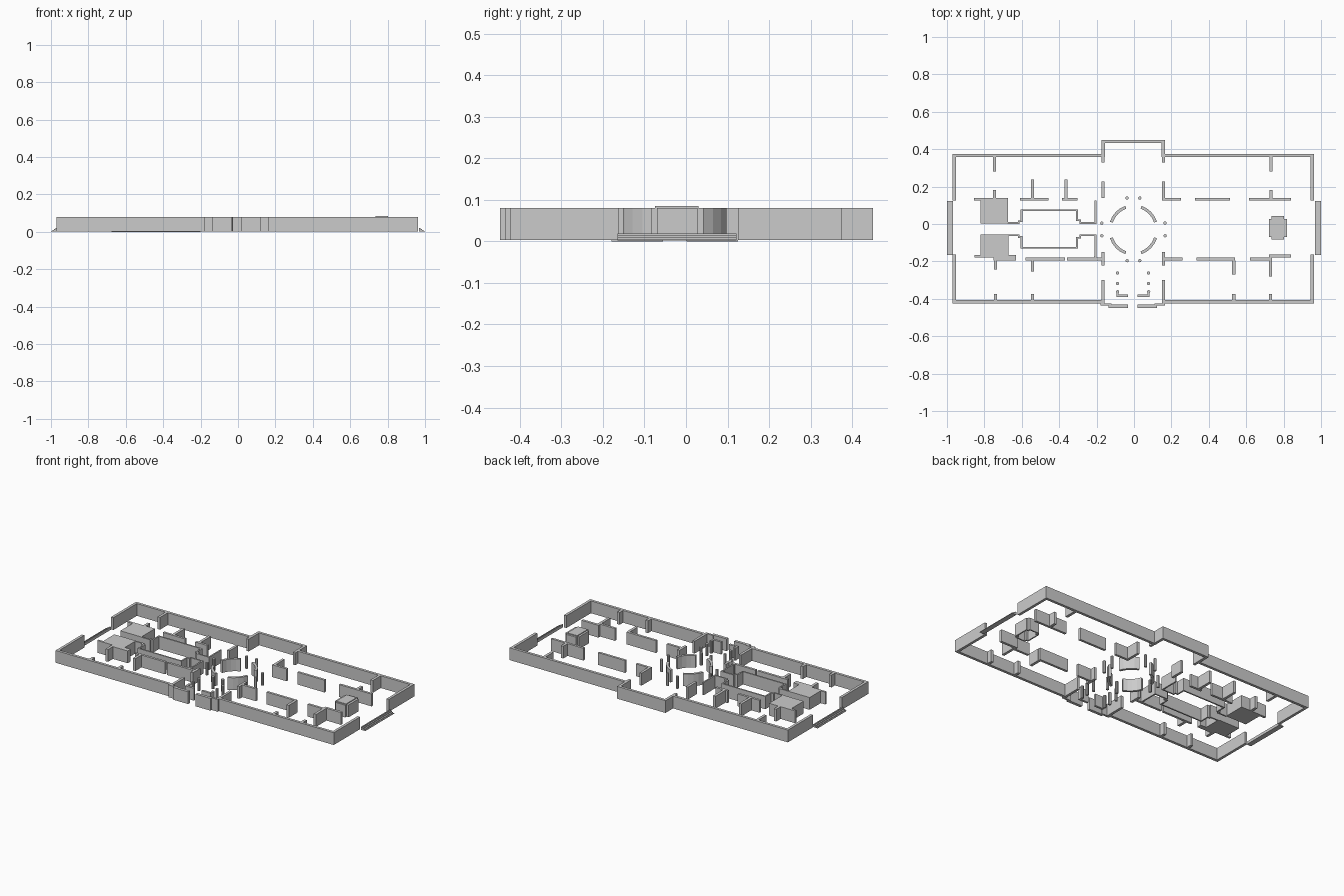
import bpy, bmesh, math

if "Cube" in bpy.data.objects:
    bpy.data.objects.remove(bpy.data.objects["Cube"])

LOW, TOP = 0.003, 0.08   # wall base and wall top


def make_object(name, bm):
    bmesh.ops.recalc_face_normals(bm, faces=bm.faces)
    me = bpy.data.meshes.new(name)
    bm.to_mesh(me)
    bm.free()
    ob = bpy.data.objects.new(name, me)
    bpy.context.collection.objects.link(ob)
    return ob


def add_prism(bm, pts, z0=LOW, z1=TOP):
    a = [bm.verts.new((x, y, z0)) for x, y in pts]
    b = [bm.verts.new((x, y, z1)) for x, y in pts]
    n = len(pts)
    bm.faces.new(a[::-1])
    bm.faces.new(b)
    for i in range(n):
        j = (i + 1) % n
        bm.faces.new((a[i], a[j], b[j], b[i]))


def rects(name, items, z0=LOW, z1=TOP):
    """Boxes given as (x0, x1, y0, y1)."""
    bm = bmesh.new()
    for x0, x1, y0, y1 in items:
        add_prism(bm, [(x0, y0), (x1, y0), (x1, y1), (x0, y1)], z0, z1)
    return make_object(name, bm)


def path_wall(name, pts, t, z0=LOW, z1=TOP):
    """Mitred wall of thickness t lying to the left of an axis-aligned path."""
    inner = []
    for i, (x, y) in enumerate(pts):
        dirs = set()
        for a, b in ((i - 1, i), (i, i + 1)):
            if a >= 0 and b < len(pts):
                dx, dy = pts[b][0] - pts[a][0], pts[b][1] - pts[a][1]
                l = math.hypot(dx, dy)
                dirs.add((round(-dy / l), round(dx / l)))
        inner.append((x + t * sum(d[0] for d in dirs), y + t * sum(d[1] for d in dirs)))
    bm = bmesh.new()
    add_prism(bm, pts + inner[::-1], z0, z1)
    return make_object(name, bm)


# Outer shell, open at both ends and at the front entrance
path_wall("rear_outer_wall",
          [(0.962, 0.125), (0.962, 0.375), (0.165, 0.375), (0.165, 0.45),
           (-0.173, 0.45), (-0.173, 0.375), (-0.97, 0.375), (-0.97, 0.125)], 0.017)
path_wall("front_left_outer_wall",
          [(-0.97, -0.163), (-0.97, -0.424), (-0.158, -0.424)], 0.017)
path_wall("front_right_outer_wall",
          [(0.15, -0.424), (0.962, -0.424), (0.962, -0.163)], 0.017)

# Stepped entrance porch
rects("entrance_walls", [
    (-0.178, -0.12, -0.436, -0.424), (-0.136, -0.033, -0.448, -0.43),
    (0.11, 0.165, -0.436, -0.424), (0.02, 0.122, -0.448, -0.43),
    (-0.094, -0.033, -0.391, -0.377), (0.02, 0.083, -0.391, -0.377),
    (-0.094, -0.084, -0.377, -0.362), (0.073, 0.083, -0.377, -0.362)])

# Central hall cross walls, repeated on both sides
hall = []
for x0 in (-0.173, 0.15):
    for y0, y1 in ((-0.407, -0.3), (-0.222, -0.15), (0.14, 0.226), (0.33, 0.358)):
        hall.append((x0, x0 + 0.016, y0, y1))
rects("central_hall_walls", hall)

# Corridor walls
rear = [(-0.855, -0.675), (-0.61, -0.457), (-0.385, -0.303),
        (0.15, 0.25), (0.325, 0.513), (0.615, 0.84)]
front = [(-0.58, -0.37), (-0.357, -0.173), (0.166, 0.26), (0.335, 0.54), (0.62, 0.722)]
rects("rear_corridor_walls", [(a, b, 0.125, 0.14) for a, b in rear])
rects("front_corridor_walls",
      [(a, b, -0.195, -0.18) for a, b in front] +
      [(0.722, 0.84, -0.178, -0.162), (-0.852, -0.63, -0.178, -0.165),
       (-0.75, -0.63, -0.195, -0.178)])

# Room partitions running front to back
parts = [(-0.755, 0.28, 0.358), (-0.755, 0.14, 0.183), (-0.552, 0.14, 0.238),
         (-0.372, 0.14, 0.238), (0.724, 0.14, 0.183), (0.724, 0.28, 0.358),
         (-0.749, -0.243, -0.195), (-0.551, -0.255, -0.195), (0.525, -0.27, -0.195),
         (0.722, -0.28, -0.178), (-0.749, -0.407, -0.373), (-0.551, -0.407, -0.373),
         (0.525, -0.407, -0.373), (0.722, -0.407, -0.373)]
rects("room_partitions", [(x, x + 0.017, a, b) for x, a, b in parts])

# Solid service blocks on the left
rects("service_blocks", [(-0.82, -0.675, 0.004, 0.125), (-0.82, -0.67, -0.165, -0.055)])

# Thin walls of the left chamber, mirrored about y = -0.027
CY = -0.027
half = [(-0.21, 0.125), (-0.21, 0.01), (-0.283, 0.01), (-0.283, 0.024), (-0.3, 0.024),
        (-0.3, 0.078), (-0.606, 0.078), (-0.606, 0.02), (-0.62, 0.02),
        (-0.62, 0.01), (-0.675, 0.01)]
path_wall("chamber_wall_rear", half, 0.009, 0.0)
path_wall("chamber_wall_front", [(x, 2 * CY - y) for x, y in half], -0.009, 0.0)
rects("chamber_end_wall", [(-0.215, -0.206, -0.18, -0.17)])

# Round hall: four faceted arcs with openings between
bm = bmesh.new()
for k in range(4):
    angs = [math.radians(90 * k + 19 + 52 * i / 4) for i in range(5)]
    c = (-0.003, -0.032)
    outer = [(c[0] + 0.133 * math.cos(a), c[1] + 0.137 * math.sin(a)) for a in angs]
    inner = [(c[0] + 0.117 * math.cos(a), c[1] + 0.121 * math.sin(a)) for a in angs]
    add_prism(bm, outer + inner[::-1])
make_object("round_hall_walls", bm)

# Columns
cols = [(x, y) for x in (-0.037, 0.031) for y in (0.139, -0.196)]
cols += [(x, y) for x in (-0.172, 0.166) for y in (0.005, -0.063)]
cols += [(x, y) for x in (-0.088, 0.078) for y in (-0.262, -0.318, -0.362)]
bm = bmesh.new()
for x, y in cols:
    add_prism(bm, [(x + 0.009 * math.cos(i * math.pi / 4), y + 0.009 * math.sin(i * math.pi / 4))
                   for i in range(8)])
make_object("columns", bm)

# Right pavilion: hollow notched shell with a slightly raised lid
plan = [(0.735, 0.042), (0.735, 0.028), (0.722, 0.028), (0.722, -0.07), (0.735, -0.07),
        (0.735, -0.083), (0.803, -0.083), (0.803, -0.07), (0.817, -0.07), (0.817, 0.028),
        (0.803, 0.028), (0.803, 0.042)]
bm = bmesh.new()
add_prism(bm, plan, TOP - 0.005, TOP)
make_object("pavilion_roof", bm)
path_wall("pavilion_wall", plan + [plan[0]], 0.008, LOW, TOP - 0.005)
rects("pavilion_lid", [(0.735, 0.803, -0.075, 0.03)], TOP, 0.085)

# Steps at both ends
steps = [(0.962, 0.975, 0.0195), (0.975, 0.983, 0.0145), (0.983, 0.992, 0.0095), (0.992, 1.0, 0.005)]
for side, s in (("right", 1), ("left", -1)):
    bm = bmesh.new()
    prof = [(0.968, 0.002)]
    for a, b, h in steps:
        prof += [(max(a, 0.968), h), (b, h)]
    prof.append((1.0, 0.002))
    rings = [[bm.verts.new((s * x, y, z)) for x, z in prof] for y in (-0.165, 0.122)]
    n = len(prof)
    bm.faces.new(rings[0])
    bm.faces.new(rings[1][::-1])
    for i in range(n):
        j = (i + 1) % n
        bm.faces.new((rings[0][i], rings[0][j], rings[1][j], rings[1][i]))
    make_object(side + "_steps", bm)
